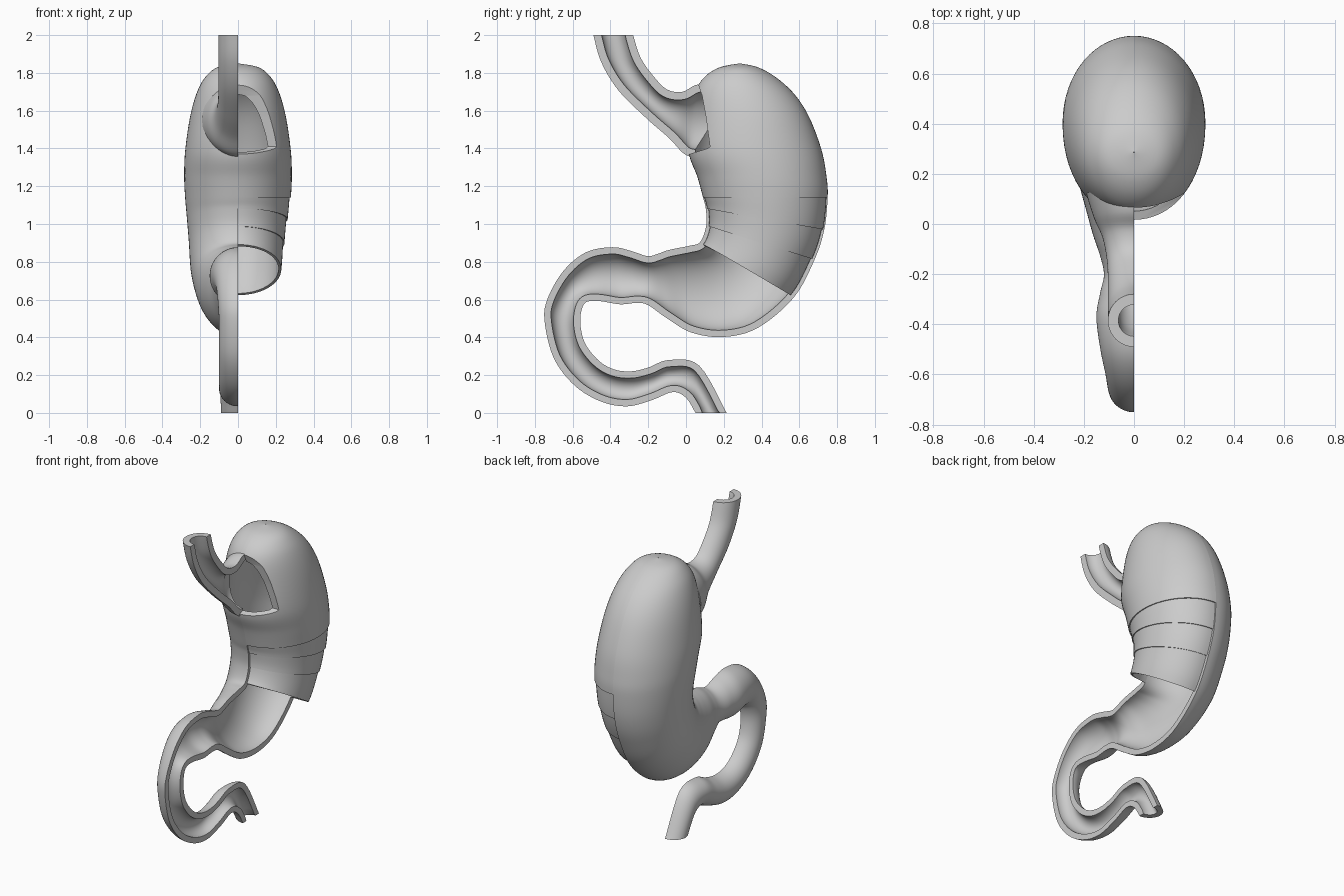
import bpy, bmesh, math
from mathutils import Vector

if "Cube" in bpy.data.objects:
    bpy.data.objects.remove(bpy.data.objects["Cube"])

N, SUB = 64, 6          # points per ring, rings per station
HALF = N // 2

# Stations: lesser-side (y, z), greater-side (y, z), half width in x
STOMACH = [
    (.284, 1.85, .288, 1.85, .002), (.18, 1.83, .385, 1.828, .11),
    (.10, 1.78, .485, 1.77, .175), (.05, 1.70, .58, 1.68, .22),
    (.025, 1.56, .655, 1.56, .255), (.015, 1.38, .718, 1.39, .28),
    (.06, 1.25, .744, 1.25, .285), (.09, 1.14, .75, 1.14, .28),
    (.105, 1.08, .732, .97, .27), (.107, .99, .68, .81, .26),
    (.075, .905, .57, .61, .25), (.02, .885, .38, .45, .225),
    (-.04, .873, .20, .402, .195), (-.10, .86, .03, .425, .165),
    (-.155, .84, -.10, .50, .135)]
DUODENUM = [
    (-.205, .83, -.20, .57, .12), (-.29, .857, -.26, .582, .135),
    (-.39, .877, -.35, .575, .15), (-.53, .85, -.46, .592, .135),
    (-.65, .75, -.53, .585, .115), (-.735, .60, -.556, .53, .105),
    (-.748, .48, -.557, .45, .1), (-.70, .29, -.53, .36, .1),
    (-.59, .145, -.46, .275, .1), (-.45, .06, -.38, .23, .1),
    (-.31, .035, -.29, .22, .1), (-.18, .068, -.20, .24, .1),
    (-.07, .11, -.09, .28, .1), (.00, .08, .07, .25, .095),
    (.05, 0, .215, 0, .09)]
ESOPHAGUS = [
    (-.49, 2, -.28, 2, .104), (-.45, 1.86, -.24, 1.88, .104),
    (-.36, 1.71, -.17, 1.78, .104), (-.21, 1.56, -.10, 1.712, .107),
    (-.09, 1.455, -.02, 1.70, .125), (.0, 1.365, .05, 1.735, .16),
    (.10, 1.35, .14, 1.75, .19)]


def loft(stations):
    """Rings through the stations, plus outward normals."""
    S = [stations[0]] + stations + [stations[-1]]
    rows = []
    for k in range(len(stations) - 1):
        for s in range(SUB):
            t = s / SUB
            rows.append([.5 * (2 * b + (c - a) * t + (2*a - 5*b + 4*c - d) * t*t
                               + (3*b - a - 3*c + d) * t**3)
                         for a, b, c, d in zip(*S[k:k + 4])])
    rows.append(stations[-1])
    grid = []
    for ay, az, by, bz, w in rows:
        a, b = Vector((0, ay, az)), Vector((0, by, bz))
        grid.append([(a + b) / 2 + (b - a) / 2 * math.cos(2 * math.pi * j / N)
                     + Vector((w * math.sin(2 * math.pi * j / N), 0, 0)) for j in range(N)])
    normals, last = [], len(grid) - 1
    for i, ring in enumerate(grid):
        row = []
        for j, p in enumerate(ring):
            n = (ring[(j + 1) % N] - ring[j - 1]).normalized().cross(
                (grid[min(i + 1, last)][j] - grid[max(i - 1, 0)][j]).normalized())
            if p.z < 1e-4 or p.z > 1.9999:      # keep open ends flat
                n.z = 0
            row.append(n.normalized())
        normals.append(row)
    return grid, normals


def finish(name, bm):
    bmesh.ops.recalc_face_normals(bm, faces=bm.faces)
    me = bpy.data.meshes.new(name)
    bm.to_mesh(me)
    bm.free()
    ob = bpy.data.objects.new(name, me)
    bpy.context.collection.objects.link(ob)
    return ob


def half_shell(name, lofted, i0, i1, j0, t_out, t_in):
    """Walled half tube between rings i0 and i1, starting at ring point j0."""
    grid, nrm = lofted
    bm = bmesh.new()
    O, I = [[[bm.verts.new(grid[i][j % N] - nrm[i][j % N] * t)
              for j in range(j0, j0 + HALF + 1)] for i in range(i0, i1 + 1)]
            for t in (t_out, t_in)]
    R = i1 - i0
    for G in (O, I):
        for i in range(R):
            for j in range(HALF):
                bm.faces.new((G[i][j], G[i][j+1], G[i+1][j+1], G[i+1][j]))
    for i in range(R):
        for j in (0, HALF):
            bm.faces.new((O[i][j], O[i+1][j], I[i+1][j], I[i][j]))
    for j in range(HALF):
        for i in (0, R):
            bm.faces.new((O[i][j], O[i][j+1], I[i][j+1], I[i][j]))
    return finish(name, bm)


def solid(name, lofted, t):
    """Closed volume of the hollow inside a tube."""
    grid, nrm = lofted
    bm = bmesh.new()
    G = [[bm.verts.new(p - n * t) for p, n in zip(*r)] for r in zip(grid, nrm)]
    for a, b in zip(G, G[1:]):
        for j in range(N):
            k = (j + 1) % N
            bm.faces.new((a[j], a[k], b[k], b[j]))
    bm.faces.new(G[0])
    bm.faces.new(G[-1])
    return finish(name, bm)


def activate(ob):
    bpy.ops.object.select_all(action='DESELECT')
    ob.select_set(True)
    bpy.context.view_layer.objects.active = ob


def cut(ob, cutter):
    m = ob.modifiers.new("cut", 'BOOLEAN')
    m.operation, m.solver, m.object = 'DIFFERENCE', 'EXACT', cutter
    activate(ob)
    bpy.ops.object.modifier_apply(modifier=m.name)
    cutter.hide_render = True


tract = loft(STOMACH + DUODENUM)
gullet = loft(ESOPHAGUS)
WALL = .036

# Far half of the stomach and duodenum, and of the esophagus
back = half_shell("stomach_and_duodenum_half", tract, 0, len(tract[0]) - 1, HALF, 0, WALL)
tube = half_shell("esophagus_half", gullet, 0, len(gullet[0]) - 1, HALF, 0, .042)

# Near half of the stomach: outer coat, then stepped muscle layers
front = half_shell("outer_coat", tract, 0, 7 * SUB, 0, 0, WALL)
parts = [back, tube, front]
for k, name in enumerate(("long_muscle_layer", "ring_muscle_layer", "inner_lining_layer")):
    parts.append(half_shell(name, tract, (7 + k) * SUB, (8 + k) * SUB, 0,
                            .007 * (k + 1), WALL))

# Opening between esophagus and stomach
lumen = solid("esophagus_lumen", gullet, .042)
cavity = solid("stomach_cavity", loft(STOMACH[:11]), WALL - .001)
cut(back, lumen)
cut(tube, cavity)

# Window in the near half
bm = bmesh.new()
f = bm.faces.new([bm.verts.new((-.1, y, z)) for y, z in (
    (-.3, 1.80), (.055, 1.765), (.085, 1.68), (.105, 1.57), (.127, 1.41), (.115, 1.40),
    (.0, 1.365), (-.3, 1.33))])
up = bmesh.ops.extrude_face_region(bm, geom=[f])["geom"]
bmesh.ops.translate(bm, vec=(.6, 0, 0), verts=[v for v in up if isinstance(v, bmesh.types.BMVert)])
window = finish("window_cutter", bm)
cut(front, window)

for c in (lumen, cavity, window):
    bpy.data.objects.remove(c)
for ob in parts:
    activate(ob)
    bpy.ops.object.shade_smooth_by_angle(angle=math.radians(35))
